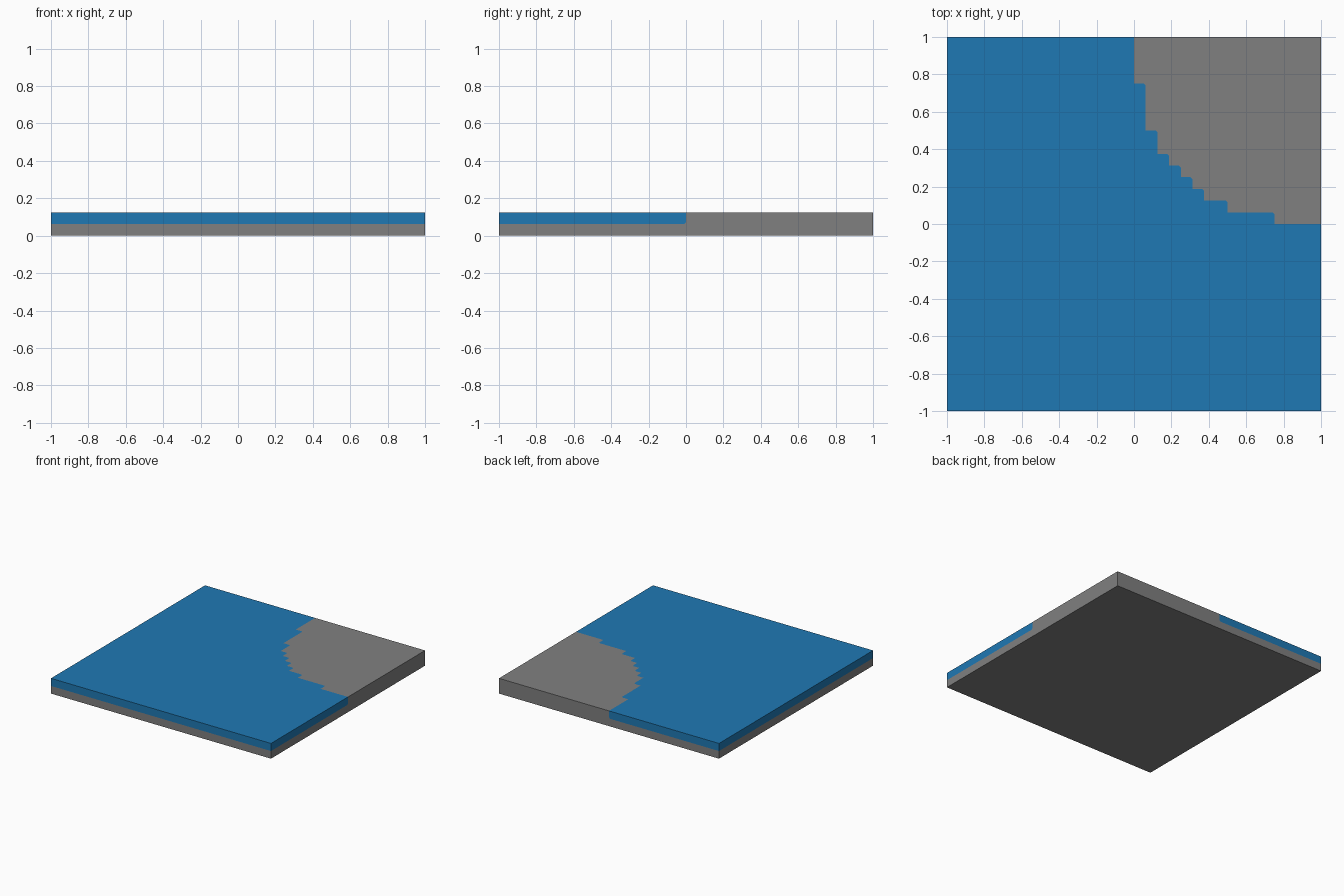
import bpy
import bmesh

if "Cube" in bpy.data.objects:
    bpy.data.objects.remove(bpy.data.objects["Cube"])

TOP, MID, U, C = 0.125, 0.0625, 0.0625, 0.01


def material(name, rgb):
    m = bpy.data.materials.new(name)
    m.diffuse_color = (*rgb, 1)
    m.use_nodes = True
    m.node_tree.nodes["Principled BSDF"].inputs["Base Color"].default_value = m.diffuse_color
    return m


# stepped shoreline from the back edge to the right edge, in 1/16 units
corners = [(1, 12), (2, 8), (3, 6), (4, 5), (5, 4), (6, 3), (8, 2), (12, 1)]
shore = [(0, 1)]
x_prev = 0
for cx, cy in corners:
    x, y = cx * U, cy * U
    shore += [(x_prev, y), (x - C, y), (x, y - C)]   # inner corner, then clipped outer corner
    x_prev = x
shore += [(x_prev, 0), (1, 0)]

bm = bmesh.new()


def face(points, mat):
    f = bm.faces.new([bm.verts.new(p) for p in points])
    f.material_index = mat


STONE, WATER = 0, 1

# top: stone bank and water share the shoreline
face([(x, y, TOP) for x, y in shore + [(1, 1)]], STONE)
face([(x, y, TOP) for x, y in [(-1, 1), (-1, -1), (1, -1)] + shore[::-1]], WATER)

# underside
face([(-1, -1, 0), (-1, 1, 0), (1, 1, 0), (1, -1, 0)], STONE)

# front and left sides: water layer over stone layer
for z0, z1, mat in ((0, MID, STONE), (MID, TOP, WATER)):
    face([(-1, -1, z0), (1, -1, z0), (1, -1, z1), (-1, -1, z1)], mat)
    face([(-1, 1, z0), (-1, -1, z0), (-1, -1, z1), (-1, 1, z1)], mat)

# right and back sides: water half with a clipped lower corner, stone around it
water = [(-1, MID), (-C, MID), (0, MID + C), (0, TOP), (-1, TOP)]
stone = [(-1, 0), (1, 0), (1, TOP), (0, TOP), (0, MID + C), (-C, MID), (-1, MID)]
for outline, mat in ((water, WATER), (stone, STONE)):
    face([(1, t, z) for t, z in outline], mat)
    face([(t, 1, z) for t, z in outline[::-1]], mat)

bmesh.ops.remove_doubles(bm, verts=bm.verts, dist=1e-5)
mesh = bpy.data.meshes.new("shore_tile")
bm.to_mesh(mesh)
bm.free()
mesh.materials.append(material("stone grey", (0.216, 0.216, 0.216)))
mesh.materials.append(material("water blue", (0.0137, 0.19, 0.456)))
tile = bpy.data.objects.new("shore_tile", mesh)
bpy.context.collection.objects.link(tile)
